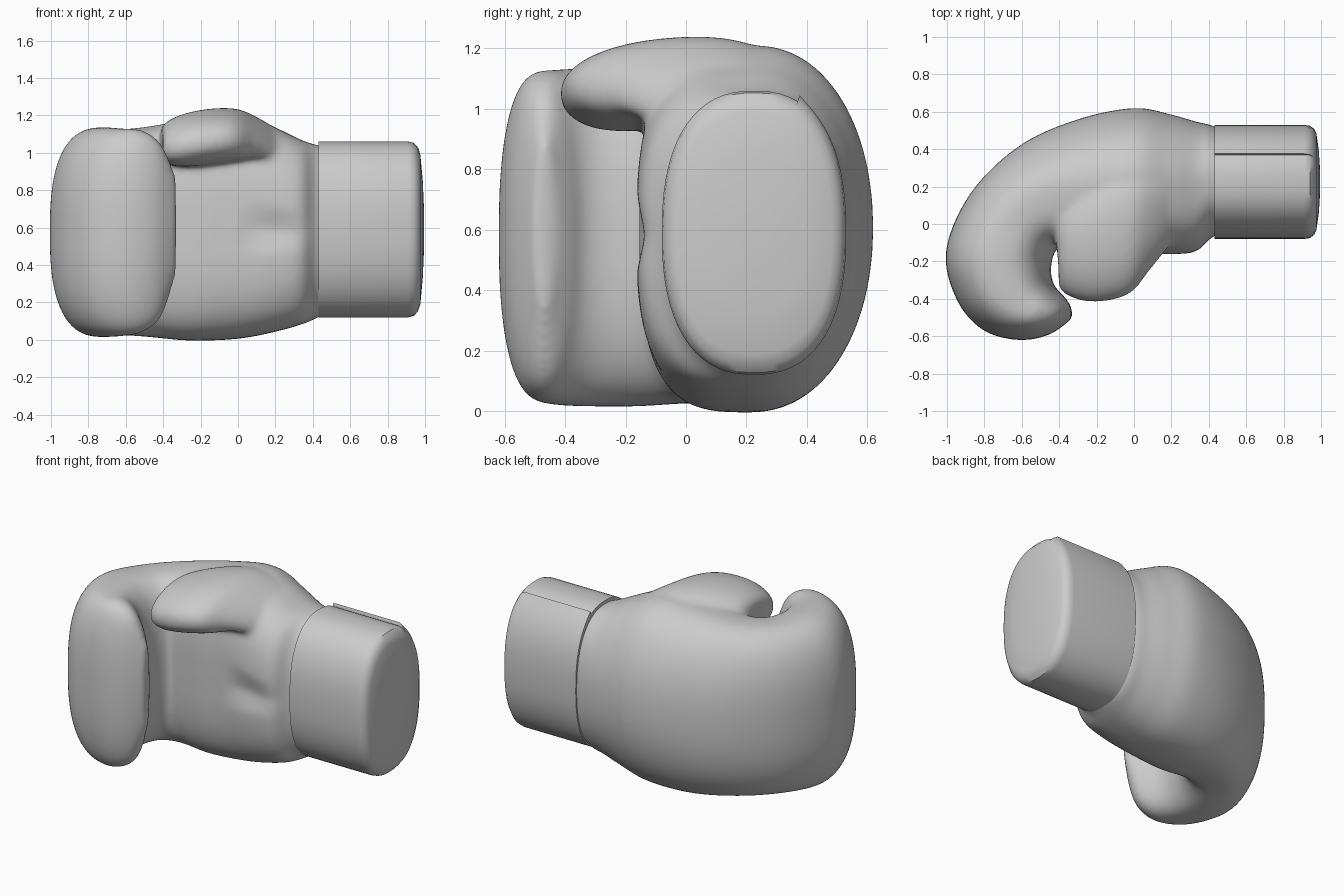
import bpy, bmesh, math

if "Cube" in bpy.data.objects:
    bpy.data.objects.remove(bpy.data.objects["Cube"])


def power(c, e):
    return math.copysign(abs(c) ** e, c)


def spline(rows, steps=6):
    """Catmull-Rom interpolation through rows of numbers."""
    out = []
    for i in range(len(rows) - 1):
        a, b, c, d = rows[max(i - 1, 0)], rows[i], rows[i + 1], rows[min(i + 2, len(rows) - 1)]
        for k in range(steps):
            t = k / steps
            out.append([0.5 * (2 * q + (r - p) * t + (2 * p - 5 * q + 4 * r - s) * t * t
                               + (3 * q - p - 3 * r + s) * t ** 3)
                        for p, q, r, s in zip(a, b, c, d)])
    return out + [list(rows[-1])]


def skin(bm, rings):
    """Bridge closed rings of points and cap both ends."""
    vs = [[bm.verts.new(p) for p in ring] for ring in rings]
    n = len(vs[0])
    faces = [bm.faces.new((a[i], a[(i + 1) % n], b[(i + 1) % n], b[i]))
             for a, b in zip(vs, vs[1:]) for i in range(n)]
    faces += [bm.faces.new(vs[0]), bm.faces.new(vs[-1])]
    bmesh.ops.recalc_face_normals(bm, faces=faces)


def section(row, tilt=0.0, n=56):
    """Rounded upright section between an outer and an inner plan point."""
    ox, oy, ix, iy, z0, z1, p_out, p_in = row
    ring = []
    for k in range(n):
        c, s = math.cos(2 * math.pi * k / n), math.sin(2 * math.pi * k / n)
        e = 2 / (p_out if c > 0 else p_in)
        u, v = power(c, e), power(s, e)
        x = (ox + ix) / 2 + (ox - ix) / 2 * u
        y = (oy + iy) / 2 + (oy - iy) / 2 * u
        z = (z0 + z1) / 2 + (z1 - z0) / 2 * v + tilt * u
        ring.append([x, y, z])
    return ring


def make(name, bm):
    me = bpy.data.meshes.new(name)
    bm.to_mesh(me)
    bm.free()
    ob = bpy.data.objects.new(name, me)
    bpy.context.collection.objects.link(ob)
    return ob


# Padded hand: outer x, y | inner x, y | bottom, top | outer, inner squareness
hand = [
    (0.47, 0.50, 0.47, -0.05, 0.14, 1.03, 2.3, 2.4),
    (0.41, 0.53, 0.41, -0.075, 0.11, 1.045, 2.3, 2.5),
    (0.34, 0.545, 0.33, -0.15, 0.08, 1.07, 2.2, 2.8),
    (0.20, 0.585, 0.18, -0.165, 0.04, 1.14, 2.1, 3.0),
    (0.00, 0.62, 0.00, -0.155, 0.005, 1.21, 2.1, 3.2),
    (-0.30, 0.56, -0.20, -0.15, -0.005, 1.18, 2.2, 3.2),
    (-0.61, 0.42, -0.35, -0.13, 0.015, 1.14, 2.3, 3.0),
    (-0.87, 0.17, -0.41, -0.13, 0.025, 1.125, 2.5, 2.8),
    (-1.005, -0.14, -0.435, -0.18, 0.015, 1.135, 2.6, 2.6),
    (-0.95, -0.40, -0.445, -0.24, 0.015, 1.135, 2.6, 2.6),
    (-0.81, -0.565, -0.44, -0.29, 0.02, 1.13, 2.5, 2.5),
    (-0.62, -0.62, -0.42, -0.34, 0.04, 1.12, 2.4, 2.4),
    (-0.45, -0.59, -0.38, -0.38, 0.12, 1.05, 2.2, 2.2),
    (-0.325, -0.50, -0.34, -0.43, 0.34, 0.88, 2.0, 2.0),
]
# Thumb lobe, same layout
thumb = [
    (-0.42, -0.06, -0.40, -0.25, 0.99, 1.09, 2.2, 2.2),
    (-0.395, 0.05, -0.395, -0.35, 0.95, 1.15, 2.2, 2.2),
    (-0.30, 0.14, -0.30, -0.405, 0.93, 1.20, 2.2, 2.2),
    (-0.15, 0.25, -0.17, -0.415, 0.94, 1.23, 2.2, 2.2),
    (0.00, 0.30, -0.02, -0.37, 0.96, 1.23, 2.2, 2.2),
    (0.12, 0.30, 0.09, -0.24, 0.97, 1.18, 2.2, 2.2),
    (0.25, 0.30, 0.22, -0.08, 0.92, 1.10, 2.2, 2.2),
]
bm = bmesh.new()
rings = [section(r) for r in spline(hand)]
# Crease across the heel of the palm
for ring in rings:
    for p in ring:
        if p[1] < 0 and 0 < p[0] < 0.4:
            p[1] += 0.035 * math.exp(-((p[2] - 0.6) / 0.05) ** 2) * math.sin(p[0] / 0.4 * math.pi)
skin(bm, rings)
skin(bm, [section(r, tilt=0.03) for r in spline(thumb)])
glove = make("glove_hand", bm)

# Fuse hand and thumb into one soft skin
rm = glove.modifiers.new("fuse", 'REMESH')
rm.mode = 'VOXEL'
rm.voxel_size = 0.014
rm.use_smooth_shade = True
sm = glove.modifiers.new("soften", 'SMOOTH')
sm.factor = 0.5
sm.iterations = 22

# Wrist cuff: oval sleeve with an overlapping strap edge
bm = bmesh.new()
n, start = 64, 1.15
rings = []
for x, k, lift in [(0.43, 0.85, 0), (0.43, 1, 0.045), (0.91, 1, 0.045), (0.94, 0.985, 0.02),
                   (0.963, 0.93, 0), (0.975, 0.85, 0), (0.988, 0.55, 0), (0.995, 0.2, 0)]:
    ring = []
    for i in range(n + 1):
        t = start - 2 * math.pi * i / n
        f = k * (1 + lift * math.exp(-i / 2))
        ring.append((x, 0.225 + 0.305 * f * power(math.cos(t), 2 / 2.4),
                     0.59 + 0.47 * f * power(math.sin(t), 2 / 2.4)))
    rings.append(ring)
skin(bm, rings)
bmesh.ops.remove_doubles(bm, verts=bm.verts[:], dist=0.0001)
cuff = make("wrist_cuff", bm)
bpy.context.view_layer.objects.active = cuff
cuff.select_set(True)
bpy.ops.object.shade_smooth_by_angle(angle=math.radians(35))
